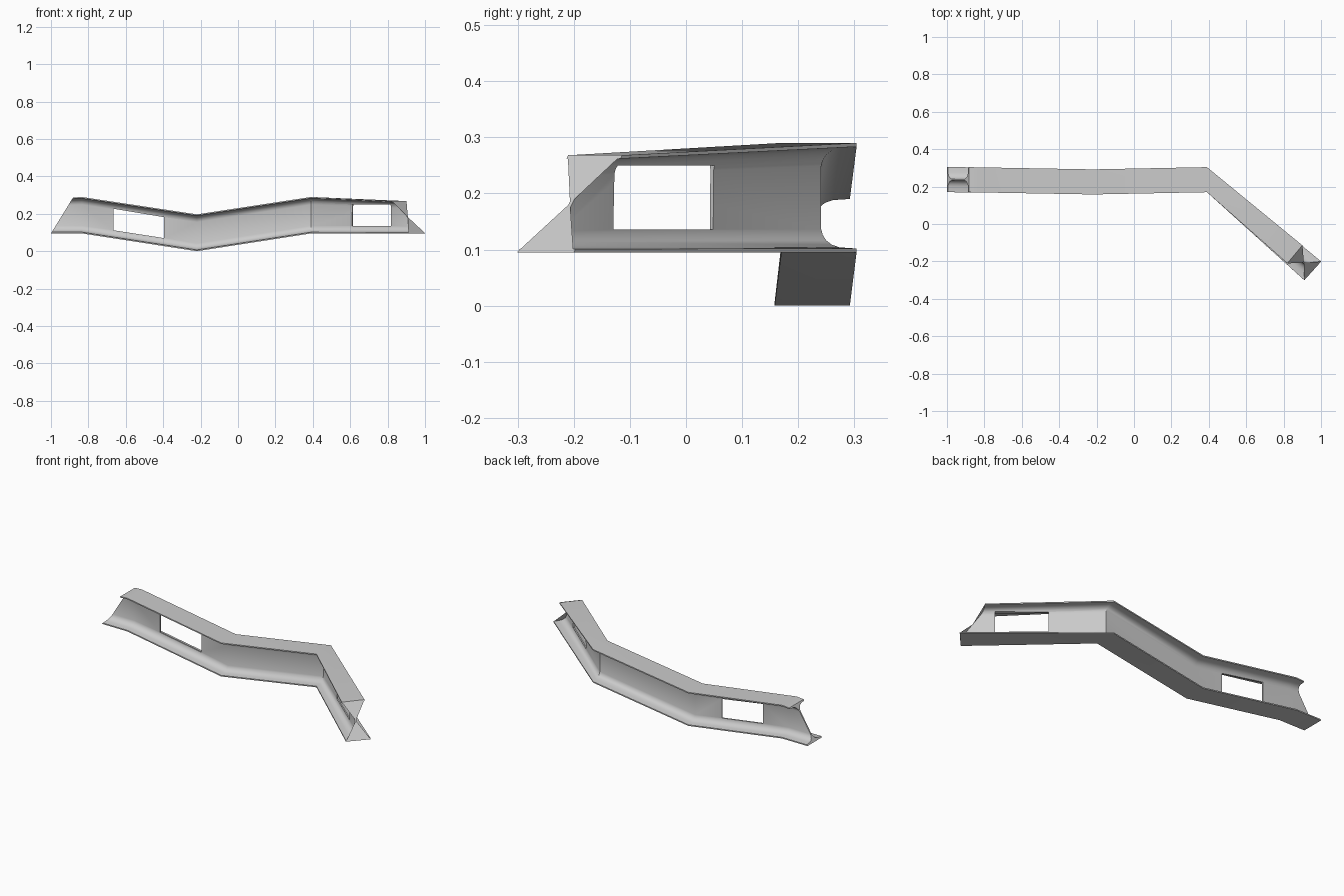
import bpy, bmesh
from mathutils import Vector as V

if "Cube" in bpy.data.objects:
    bpy.data.objects.remove(bpy.data.objects["Cube"])

def mesh_object(name, verts, faces):
    bm = bmesh.new()
    vs = [bm.verts.new(v) for v in verts]
    for f in faces:
        bm.faces.new([vs[i] for i in f])
    bmesh.ops.recalc_face_normals(bm, faces=bm.faces)
    me = bpy.data.meshes.new(name)
    bm.to_mesh(me)
    bm.free()
    ob = bpy.data.objects.new(name, me)
    bpy.context.collection.objects.link(ob)
    return ob

# I-beam section: across -1..1, height 0..1, with rounded fillets
quarter = [(1, 0), (1, .035), (.55, .045), (.34, .07), (.19, .11), (.1, .16), (.06, .21)]
side = quarter + [(u, 1 - v) for u, v in reversed(quarter)]
section = side + [(-u, v) for u, v in reversed(side)]

# Stations: bottom centre, top centre, bottom half width, top half width
w = V((0, .067, 0))
stations = [
    (V((-1, .237, .095)), V((-.882, .237, .287)), w, w),
    (V((-.835, .236, .095)), V((-.835, .236, .29)), w, w),
    (V((-.22, .225, 0)), V((-.22, .225, .197)), w, w),
    (V((.39, .237, .095)), V((.39, .237, .29)), w, w),
    (V((.955, -.25, .095)), V((.86, -.162, .268)), V((.045, .05, 0)), V((.04, .048, 0))),
]
n = len(section)
verts = [b.lerp(t, v) + u * wb.lerp(wt, v)
         for b, t, wb, wt in stations for u, v in section]
faces = [(k * n + i, k * n + (i + 1) % n, (k + 1) * n + (i + 1) % n, (k + 1) * n + i)
         for k in range(len(stations) - 1) for i in range(n)]
last = (len(stations) - 1) * n
faces += [list(range(n)), [last + i for i in range(n)]]
beam = mesh_object("bent_beam", verts, faces)

# Window openings through the web
def cut_window(corners, direction):
    pts = [V(c) + s * V(direction) for s in (-1, 1) for c in corners]
    fs = [(0, 1, 2, 3), (4, 5, 6, 7)] + [(i, (i + 1) % 4, (i + 1) % 4 + 4, i + 4) for i in range(4)]
    cutter = mesh_object("window_cutter", pts, fs)
    cutter.hide_render = True
    mod = beam.modifiers.new("window", 'BOOLEAN')
    mod.operation = 'DIFFERENCE'
    mod.solver = 'EXACT'
    mod.object = cutter
    bpy.context.view_layer.objects.active = beam
    bpy.ops.object.modifier_apply(modifier=mod.name)
    bpy.data.objects.remove(cutter)

cut_window([(-.665, .235, .112), (-.395, .23, .07), (-.395, .23, .182), (-.665, .235, .227)], (0, .05, 0))
cut_window([(.61, .042, .136), (.818, -.135, .136), (.818, -.135, .25), (.61, .042, .25)], (.025, .03, 0))

# Crossed end plate closing the angled end
b, t, wb, wt = stations[-1]
off = V((.0008, -.0007, .0008))
mid = b.lerp(t, .5)
mesh_object("end_plate", [p + off for p in (t + wt, t - wt, mid, b - wb, b + wb)], [(0, 1, 2), (3, 4, 2)])

# Smooth fillets, sharp edges
bpy.ops.object.select_all(action='DESELECT')
beam.select_set(True)
bpy.context.view_layer.objects.active = beam
bpy.ops.object.shade_smooth_by_angle(angle=0.5)
